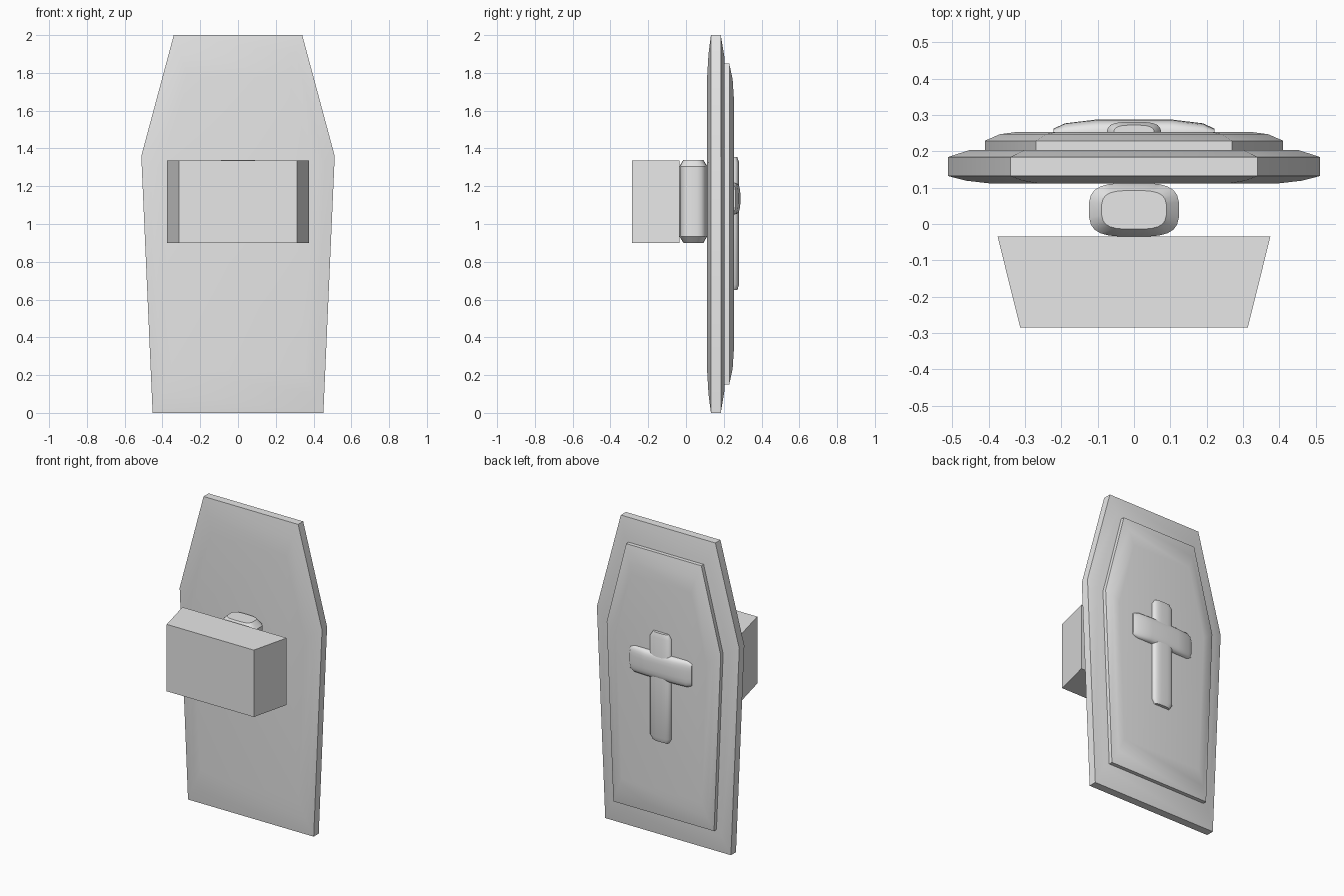
import bpy, bmesh, math

if "Cube" in bpy.data.objects:
    bpy.data.objects.remove(bpy.data.objects["Cube"])

grey = bpy.data.materials.new("plain_grey")
grey.use_nodes = True
grey.diffuse_color = (0.8, 0.8, 0.8, 1)
grey.node_tree.nodes["Principled BSDF"].inputs["Base Color"].default_value = (0.8, 0.8, 0.8, 1)


def loft(name, rings, smooth=True):
    """Skin a list of equal-length point rings and cap both ends."""
    bm = bmesh.new()
    loops = [[bm.verts.new(p) for p in ring] for ring in rings]
    n = len(loops[0])
    for a, b in zip(loops, loops[1:]):
        for i in range(n):
            j = (i + 1) % n
            bm.faces.new((a[i], a[j], b[j], b[i]))
    bm.faces.new(loops[0][::-1])
    bm.faces.new(loops[-1])
    bmesh.ops.recalc_face_normals(bm, faces=bm.faces)
    mesh = bpy.data.meshes.new(name)
    bm.to_mesh(mesh)
    bm.free()
    mesh.materials.append(grey)
    obj = bpy.data.objects.new(name, mesh)
    bpy.context.collection.objects.link(obj)
    if smooth:
        bpy.ops.object.select_all(action="DESELECT")
        obj.select_set(True)
        bpy.context.view_layer.objects.active = obj
        bpy.ops.object.shade_smooth_by_angle(angle=math.radians(32))
    return obj


def hexagon(top, middle, bottom, half_height, shoulder):
    """Six-sided outline, relative to its centre."""
    right = [(bottom, -half_height), (middle, shoulder), (top, half_height)]
    return right + [(-x, z) for x, z in reversed(right)]


def plate(name, outline, steps):
    """Stack scaled copies of the outline along y."""
    loft(name, [[(x * s, y, 1 + z * s) for x, z in outline] for y, s in steps])


def rounded(a, b, count=24, power=0.6):
    """Rounded rectangle with half sizes a and b."""
    pts = []
    for i in range(count):
        t = 2 * math.pi * (i + 0.5) / count
        c, s = math.cos(t), math.sin(t)
        pts.append((a * math.copysign(abs(c) ** power, c),
                    b * math.copysign(abs(s) ** power, s)))
    return pts


def upright_bar(name, y, a, b, z0, z1, chamfer, end):
    """Vertical rounded bar with chamfered ends."""
    levels = [(z0, end), (z0 + chamfer, 1), (z1 - chamfer, 1), (z1, end)]
    loft(name, [[(u, y + v, z) for u, v in rounded(a * s, b * s)] for z, s in levels])


# Main board and raised back panel
plate("board", hexagon(0.34, 0.512, 0.452, 1.0, 0.36),
      [(0.112, 0.78), (0.119, 0.9), (0.132, 1), (0.184, 1), (0.204, 0.88)])
plate("back_panel", hexagon(0.27, 0.41, 0.362, 0.85, 0.306),
      [(0.19, 1), (0.229, 1), (0.247, 0.9), (0.253, 0.79)])

# Raised cross on the back
upright_bar("cross_upright", 0.245, 0.075, 0.036, 0.65, 1.355, 0.03, 0.75)
half = [(0.1, 0.085, 0.043), (0.19, 0.085, 0.032), (0.222, 0.072, 0.017)]
stations = [(-x, h, d) for x, h, d in reversed(half)] + half
loft("cross_arm", [[(x, 0.245 + v, 1.135 + u) for u, v in rounded(h, d)]
                   for x, h, d in stations])

# Handle grip and the tapered block in front of it
upright_bar("handle", 0.039, 0.124, 0.074, 0.9, 1.34, 0.035, 0.72)
loft("front_block", [[(x, y, z) for x, z in
                      ((-w, 0.9), (w, 0.9), (w, 1.335), (-w, 1.335))]
                     for y, w in ((-0.285, 0.313), (-0.035, 0.375))], smooth=False)
